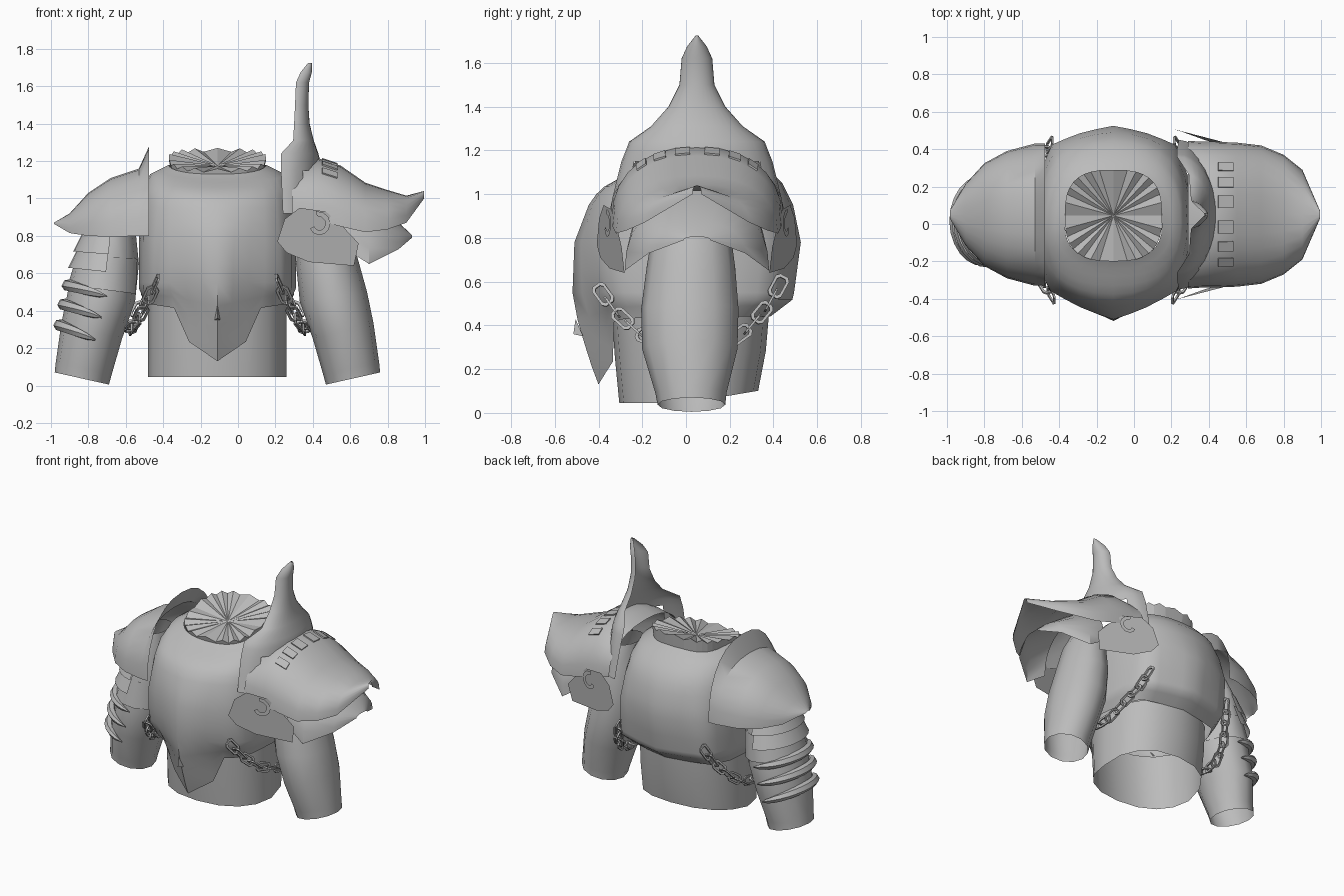
import bpy, math
from mathutils import Vector

if "Cube" in bpy.data.objects:
    bpy.data.objects.remove(bpy.data.objects["Cube"])

CX = -0.11          # centre line of the body
MY = 0.05           # centre line of the shoulder plates
steel = bpy.data.materials.new("steel_grey")
steel.diffuse_color = (0.5, 0.5, 0.5, 1)
steel.use_nodes = True
steel.node_tree.nodes["Principled BSDF"].inputs["Base Color"].default_value = steel.diffuse_color


def lerp(a, b, t):
    return a + (b - a) * t


def clamp(t):
    return max(0, min(1, t))


def table(rows, k):
    """Interpolate a row table by its first column."""
    if k <= rows[0][0]:
        return rows[0][1:]
    for a, b in zip(rows, rows[1:]):
        if k <= b[0]:
            t = (k - a[0]) / (b[0] - a[0])
            return [lerp(p, q, t) for p, q in zip(a[1:], b[1:])]
    return rows[-1][1:]


def build(name, verts, faces, angle=35):
    me = bpy.data.meshes.new(name)
    me.from_pydata([tuple(v) for v in verts], [], faces)
    me.materials.append(steel)
    ob = bpy.data.objects.new(name, me)
    bpy.context.collection.objects.link(ob)
    bpy.ops.object.select_all(action='DESELECT')
    ob.select_set(True)
    bpy.context.view_layer.objects.active = ob
    bpy.ops.object.mode_set(mode='EDIT')
    bpy.ops.mesh.select_all(action='SELECT')
    bpy.ops.mesh.normals_make_consistent(inside=False)
    bpy.ops.object.mode_set(mode='OBJECT')
    bpy.ops.object.shade_smooth_by_angle(angle=math.radians(angle))


def loft(name, rows, ring=True, loop=False, angle=35, caps=False, skip=None):
    """Skin rows of equal length; ring closes each row, loop joins last to first."""
    n, m = len(rows[0]), len(rows)
    verts = [v for r in rows for v in r]
    faces = []
    for i in range(m if loop else m - 1):
        for j in range(n if ring else n - 1):
            a, b, k = i * n, (i + 1) % m * n, (j + 1) % n
            faces.append((a + j, a + k, b + k, b + j))
    if skip:
        faces = [f for f in faces if not all(skip(verts[i]) for i in f)]
    if caps:
        faces += [tuple(range(n)), tuple(range((m - 1) * n, m * n))]
    build(name, verts, faces, angle)


def squircle(a, hw, yf, yb, p=2.5):
    c, s = math.cos(a), math.sin(a)
    x = math.copysign(abs(c) ** (2 / p), c) * hw
    return x, abs(s) ** (2 / p) * (yb if s > 0 else -yf)


# Keeled cuirass: z, half width, front depth, back depth
BODY = [(.13, .38, .40, .38), (.25, .38, .445, .38), (.44, .385, .50, .385), (.52, .42, .52, .49), (.78, .42, .51, .525),
        (.95, .41, .445, .49), (1.05, .395, .375, .44), (1.13, .36, .28, .36), (1.18, .26, .20, .285)]
FRONT = [(0, 1, 0), (.25, .95, .45), (.5, .81, .69), (.75, .4, .86), (1, 0, 1)]
BACK = [(0, 1, 0), (.25, .95, .50), (.5, .79, .82), (.75, .42, .92), (1, 0, 1)]
HEM = [(0, .13), (.19, .25), (.215, .41), (.42, .44)]


def body(a, z):
    hw, yf, yb = table(BODY, z)
    s, c = math.sin(a), math.cos(a)
    u = 1 - abs(1 - (a % math.pi) / (math.pi / 2))
    fx, fy = table(BACK if s > 0 else FRONT, u)
    x, y = math.copysign(fx, c) * hw, fy * (yb if s > 0 else -yf)
    if s < 0:           # the lower belly folds back beside the keel
        y *= 1 - .15 * clamp(abs(x) / .2) * clamp((.6 - z) / .2)
    w = clamp((z - .7) / .4)
    qx, qy = squircle(a, hw, yf, yb)
    return lerp(x, qx, w), lerp(y, qy, w)


N = 32
rows = []
for z in [1.18, 1.155, 1.13, 1.09, 1.05, 1.0, .95, .86, .78, .65, .55, -.3, -.55, -.8, -1]:
    row = []
    for j in range(N):
        a = 2 * math.pi * j / N
        zz = z
        if z < 0:       # lower rows run down to the pointed hem
            hem = table(HEM, abs(body(a, .5)[0]))[0] if math.sin(a) < -1e-6 else .44
            zz = lerp(.55, hem, -z)
        x, y = body(a, zz)
        drop = .05 * clamp((z - 1) / .15) * max(0, -math.sin(a))    # neckline dips in front
        row.append((CX + x, y, zz - drop))
    rows.append(row)
loft("cuirass", rows, angle=62)

# Small navel ridge
build("navel_ridge", [(CX, -.505, .43), (CX - .015, -.47, .35), (CX, -.515, .36), (CX + .015, -.47, .35)],
      [(0, 1, 2), (0, 2, 3), (1, 3, 2)])

# Waist skirt
rows = []
for k, yf, yb in [(1, .34, .38), (.5, .325, .365), (0, .305, .33)]:
    row = []
    for j in range(16):
        x, y = squircle(2 * math.pi * j / 16, .37, yf, yb, 2.3)
        row.append((CX + x, y, lerp(.045 + max(0, y) * .17, .46, k)))
    rows.append(row)
loft("waist_skirt", rows)

# Pleated neck fan with a short band below its rim
P = 36
RIM = [(0, 1.15), (.5, 1.215), (1, 1.26)]
verts, faces = [(CX, .045, 1.175)], []
for lvl in range(2):
    for j in range(P):
        x, y = squircle(2 * math.pi * j / P, .26, .245, .245, 2.8)
        t = (y + .245) / .49
        z = table(RIM, t)[0] + (.01 if j % 2 else -.01)
        s = 1 if lvl == 0 else .97
        verts.append((CX + x * s, .045 + y * s, z if lvl == 0 else lerp(1.12, 1.17, clamp(2 * t))))
for j in range(P):
    a, b = 1 + j, 1 + (j + 1) % P
    faces += [(0, a, b), (a, a + P, b + P, b)]
build("neck_fan", verts, faces, 8)

# Arms: key, inner x, inner z, outer x, outer z, front y, back y
ARM = [(0, .58, .005, .87, .07, -.13, .18), (.06, .565, .06, .865, .12, -.14, .185),
       (.3, .51, .25, .835, .33, -.20, .235), (.5, .44, .45, .80, .50, -.205, .24),
       (.7, .42, .65, .75, .68, -.18, .225), (.85, .44, .85, .70, .85, -.15, .20),
       (1, .46, 1.0, .62, 1.0, -.10, .15)]


def arm_pt(k, ang, side, s=1.0):
    xi, zi, xo, zo, y0, y1 = table(ARM, k)
    c, d = math.cos(ang) * s, math.sin(ang) * s
    return Vector((CX + side * ((xi + xo) / 2 + (xo - xi) / 2 * c),
                   (y0 + y1) / 2 + (y1 - y0) / 2 * d, (zi + zo) / 2 + (zo - zi) / 2 * c))


for side, label in ((-1, "right"), (1, "left")):
    loft(label + "_arm", [[arm_pt(r[0], 2 * math.pi * j / 12, side) for j in range(12)] for r in ARM], angle=50)

# Overlapping upper-arm lames
for i, (k0, k1, s1, w) in enumerate([(.86, .73, 1.2, 90), (.78, .64, 1.2, 90), (.72, .54, 1.06, 160)]):
    arc = [math.radians(lerp(-w, w, j / 12)) for j in range(13)]
    loft(f"arm_lame_{i + 1}", [[arm_pt(k, a, -1, s) for a in arc] for k, s in ((k0, 1.03), (k1, s1))], ring=False)

# Tapered half rings on the same arm
for i, k in enumerate((.525, .405, .275)):
    rows = []
    for j in range(15):
        u = j / 7 - 1
        ang = math.radians(98 * u)
        r = .03 * max(.12, 1 - abs(u) ** 6)
        c = arm_pt(k, ang, -1, 1.06) + Vector((0, 0, .03 * math.cos(ang) - .015))
        out = (arm_pt(k, ang, -1, 1.3) - c).normalized()
        rows.append([c + out * r * math.cos(q) + Vector((0, 0, r * math.sin(q)))
                     for q in [math.pi * m / 3 for m in range(6)]])
    loft(f"arm_ring_{i + 1}", rows, caps=True, angle=45)


# Shoulder plates: x, top z, bottom z, half depth
def arch(sec, a):
    x, zt, zb, h = sec
    c = math.cos(a)
    return Vector((x, MY + math.copysign(abs(c) ** .85, c) * h, zb + (zt - zb) * max(0, math.sin(a)) ** .9))


def shoulder(name, secs, n=14):
    loft(name, [[arch(s, math.pi * j / n) for j in range(n + 1)] for s in secs], ring=False)


shoulder("small_shoulder_plate", [
    (-.475, 1.28, .80, .38), (-.53, 1.16, .80, .38), (-.68, 1.11, .795, .34), (-.80, 1.03, .80, .275),
    (-.90, .92, .815, .165), (-.985, .87, .865, .02)])
BIG = [(.29, 1.17, .92, .395), (.36, 1.20, .90, .39), (.43, 1.215, .88, .39), (.55, 1.175, .85, .385),
       (.68, 1.085, .82, .37), (.80, 1.045, .835, .32), (.90, 1.015, .87, .24), (.995, 1.04, 1.0, .02)]
shoulder("large_shoulder_plate", BIG)
shoulder("lower_shoulder_lame", [(.56, 1.05, .74, .31), (.70, .98, .65, .33), (.86, .87, .73, .22), (.93, .805, .79, .06)])

# Tall open-backed horn flaring down into a crest: z, inner x, outer x, half depth
rows = []
for z, x0, x1, h in [(.92, .24, .44, .40), (1.03, .235, .44, .375), (1.15, .23, .44, .345), (1.20, .23, .44, .325),
                     (1.24, .23, .43, .31), (1.31, .295, .405, .21), (1.40, .30, .383, .13), (1.50, .305, .376, .08),
                     (1.62, .31, .38, .07), (1.675, .335, .395, .045), (1.725, .375, .395, .006)]:
    rows.append([Vector((x0 + (x1 - x0) * math.cos(q), MY + h * math.sin(q), z))
                 for q in [math.pi * (m / 16 - .5) for m in range(17)]])
loft("shoulder_horn", rows, ring=False, angle=45, skip=lambda v: v.z < 1.16 and v.x > .33)

# Low tabs across the big shoulder plate
for i in range(6):
    a0 = math.radians(48 + i * 15)
    low, high = [], []
    for x, da in ((.45, 0), (.53, 0), (.53, .15), (.45, .15)):
        p = arch((x, *table(BIG, x)), a0 + da)
        low.append(p)
        high.append(p + (p - Vector((.4, MY, .7))).normalized() * .008)
    loft(f"shoulder_tab_{i + 1}", [low, high], caps=True)

# Flat guards in front of and behind the armpit, each with a curl
GUARD = [(.21, .77), (.26, .71), (.38, .66), (.62, .64), (.645, .76), (.56, .85), (.47, .93), (.33, .95), (.25, .89)]
for sgn, label in ((-1, "front"), (1, "back")):
    def place(x, z, lift=0):
        return Vector((x, MY + sgn * (.455 - .26 * (x - .22) + lift - .25 * max(0, .72 - z)), z))
    build(label + "_armpit_guard", [place(x, z) for x, z in GUARD], [tuple(range(len(GUARD)))])
    rows = []
    for j in range(9):
        q, r = math.radians(100 - 32 * j), .06 - .003 * j
        rows.append([place(.43 + (r + d) * math.cos(q), .86 + (r + d) * math.sin(q), .01) for d in (-.013, .013)])
    loft(label + "_guard_curl", rows, ring=False)


# Chains looping under the arms
def link(name, c, u, v):
    w = u.cross(v)
    rows = []
    for a, b in ((-.05, -.016), (-.036, -.028), (.036, -.028), (.05, -.016),
                 (.05, .016), (.036, .028), (-.036, .028), (-.05, .016)):
        p, o = c + u * a + v * b, (u * a * .6 + v * b).normalized()
        rows.append([p + o * .008 + w * .005, p - o * .008 + w * .005,
                     p - o * .008 - w * .005, p + o * .008 - w * .005])
    loft(name, rows, loop=True)


PATH = [Vector(p) for p in ((.32, -.40, .57), (.37, -.32, .46), (.42, -.21, .36), (.46, -.08, .31), (.47, .05, .295),
                            (.46, .18, .31), (.43, .29, .39), (.37, .38, .50), (.33, .44, .61))]
seg = [(b - a).length for a, b in zip(PATH, PATH[1:])]
COUNT = 15
for side, label in ((-1, "right"), (1, "left")):
    for i in range(COUNT):
        d, k = sum(seg) * (i + .5) / COUNT, 0
        while d > seg[k]:
            d -= seg[k]
            k += 1
        u = (PATH[k + 1] - PATH[k]).normalized()
        c = PATH[k] + u * d
        v = u.cross(Vector((1, 0, 0))).normalized()
        if i % 2:
            v = u.cross(v)
        flip = Vector((side, 1, 1))
        link(f"{label}_chain_link_{i + 1}", c * flip + Vector((CX, 0, 0)), u * flip, v * flip)
